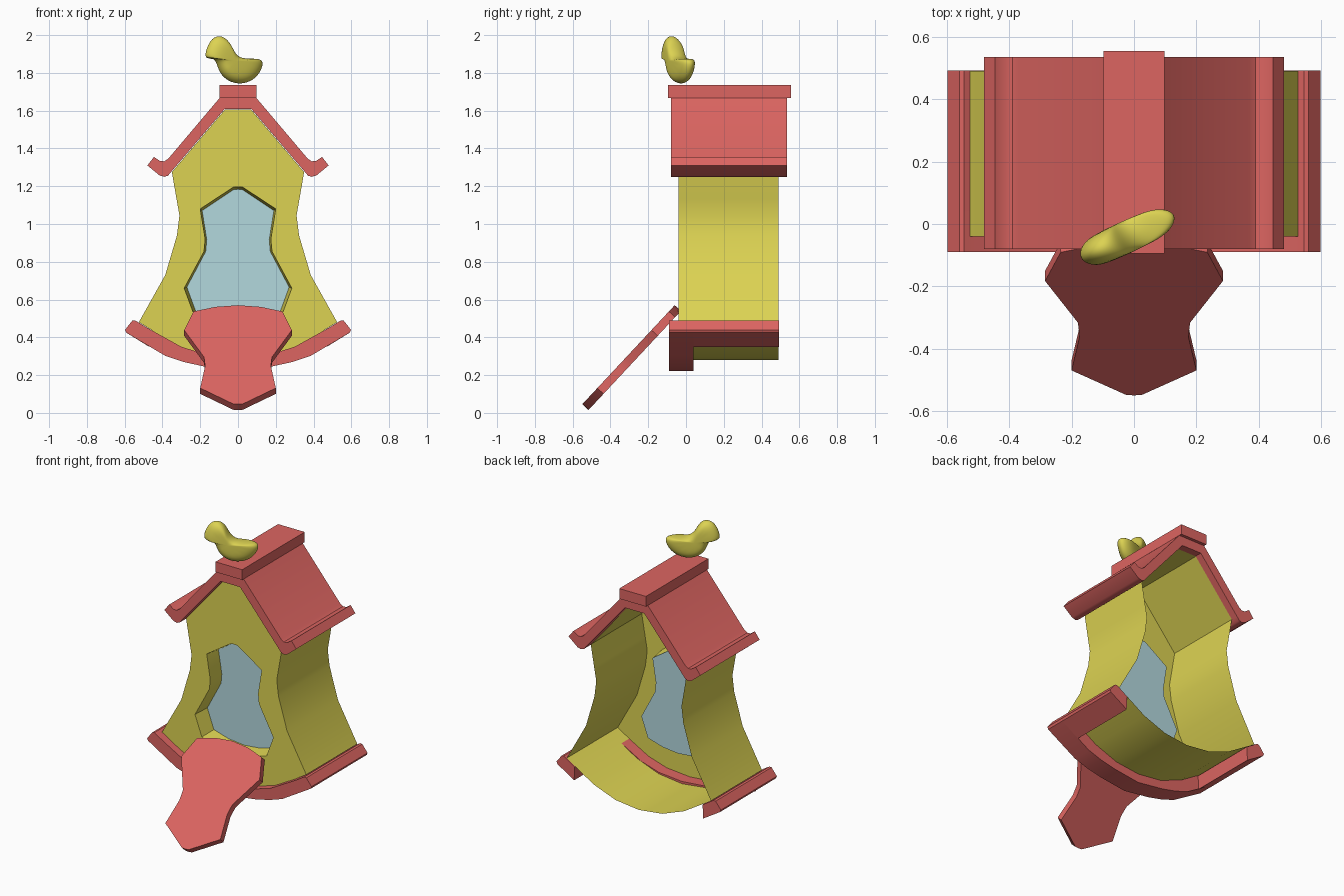
import bpy, bmesh, math
from mathutils import Vector

if "Cube" in bpy.data.objects:
    bpy.data.objects.remove(bpy.data.objects["Cube"])


def material(name, rgb):
    m = bpy.data.materials.new(name)
    m.diffuse_color = (*rgb, 1)
    m.use_nodes = True
    m.node_tree.nodes["Principled BSDF"].inputs["Base Color"].default_value = m.diffuse_color
    return m


RED = material("coral red", (0.72, 0.13, 0.12))
YELLOW = material("mustard yellow", (0.72, 0.65, 0.085))
BLUE = material("pale blue", (0.45, 0.69, 0.73))


def finish(name, bm, mat, angle=35):
    bmesh.ops.recalc_face_normals(bm, faces=bm.faces)
    me = bpy.data.meshes.new(name)
    bm.to_mesh(me)
    bm.free()
    me.materials.append(mat)
    ob = bpy.data.objects.new(name, me)
    bpy.context.collection.objects.link(ob)
    bpy.ops.object.select_all(action='DESELECT')
    ob.select_set(True)
    bpy.context.view_layer.objects.active = ob
    bpy.ops.object.shade_smooth_by_angle(angle=math.radians(angle))
    return ob


def mirrored(half):
    return half + [(-x, z) for x, z in reversed(half) if x > 0]


def ring(bm, pts, y):
    return [bm.verts.new((x, y, z)) for x, z in pts]


def bridge(bm, a, b):
    n = len(a)
    for i in range(n):
        j = (i + 1) % n
        bm.faces.new((a[i], a[j], b[j], b[i]))


def prism(name, pts, y0, y1, mat):
    bm = bmesh.new()
    a, b = ring(bm, pts, y0), ring(bm, pts, y1)
    bridge(bm, a, b)
    bm.faces.new(a)
    bm.faces.new(b)
    return finish(name, bm, mat)


# Door shape shared by the opening and the ramp: (x, distance from hinge)
DOOR = mirrored([(0, 0), (0.12, 0.012), (0.235, 0.045), (0.285, 0.18), (0.18, 0.375),
                 (0.174, 0.44), (0.2, 0.6), (0.025, 0.715), (0, 0.717)])

# House body: open-backed shell with a recessed doorway
body_pts = mirrored([(0, 1.605), (0.07, 1.605), (0.35, 1.275), (0.325, 1.13), (0.31, 1.045),
                     (0.323, 0.94), (0.385, 0.73), (0.525, 0.48), (0.33, 0.36),
                     (0.17, 0.30), (0, 0.28)])
hole = [(x, 0.48 + d) for x, d in DOOR]
inner = [(x * 0.95, 0.83 + (z - 0.83) * 0.965) for x, z in hole]
bm = bmesh.new()
front = ring(bm, body_pts, -0.04)
back = ring(bm, body_pts, 0.49)
rim = ring(bm, hole, -0.04)
edges = [bm.edges.new((l[i - 1], l[i])) for l in (front, rim) for i in range(len(l))]
bmesh.ops.triangle_fill(bm, edges=edges, use_beauty=True, use_dissolve=False)
bridge(bm, front, back)
bridge(bm, rim, ring(bm, inner, 0.07))
finish("house_body", bm, YELLOW)

# Doorway panel closing the recess
prism("doorway_panel", inner, 0.068, 0.077, BLUE)

# Fold-down ramp, sloping from the sill to the ground
ramp = prism("ramp", [(x, -d) for x, d in DOOR], 0, 0.045, RED)
slope = Vector((0, 0.49, 0.525)).normalized()
normal = Vector((0, slope.z, -slope.y))
for v in ramp.data.vertices:
    x, n, s = v.co
    v.co = Vector((x, -0.06, 0.57)) + slope * s + normal * n

# Roof with upturned eaves, and its ridge cap
roof = mirrored([(0.095, 1.67), (0.37, 1.345), (0.39, 1.332), (0.412, 1.333), (0.445, 1.355),
                 (0.48, 1.31), (0.415, 1.257), (0.39, 1.25), (0.37, 1.256), (0.353, 1.277),
                 (0.071, 1.608)])
prism("roof", roof, -0.08, 0.535, RED)
prism("ridge_cap", mirrored([(0.097, 1.735), (0.097, 1.668)]), -0.095, 0.555, RED)

# Curved front beam and the two side rails
beam = mirrored([(0, 0.295), (0.17, 0.31), (0.3, 0.35), (0.48, 0.45), (0.545, 0.49),
                 (0.56, 0.488), (0.598, 0.44), (0.592, 0.425), (0.385, 0.302),
                 (0.29, 0.27), (0.185, 0.247), (0, 0.222)])
prism("front_beam", beam, -0.09, 0.04, RED)
for side, s in (("left", -1), ("right", 1)):
    rail = [(0.465, 0.44), (0.545, 0.49), (0.56, 0.488), (0.598, 0.44), (0.592, 0.425),
            (0.47, 0.35)]
    prism(side + "_rail", [(s * x, z) for x, z in rail], 0.04, 0.492, RED)

# Bird: silhouette rings shrinking towards both sides, then smoothed
bird_pts = [(-0.19, 1.875), (-0.175, 1.94), (-0.145, 1.995), (-0.1, 2.01), (-0.06, 1.985),
            (-0.035, 1.925), (0.0, 1.885), (0.05, 1.875), (0.12, 1.878), (0.15, 1.86),
            (0.135, 1.805), (0.09, 1.752), (0.02, 1.73), (-0.05, 1.745), (-0.1, 1.795),
            (-0.115, 1.86), (-0.145, 1.885)]
bm = bmesh.new()
rings = []
for y, k in ((-0.052, 0.45), (-0.04, 0.8), (0, 1), (0.04, 0.8), (0.052, 0.45)):
    rings.append(ring(bm, [(-0.04 + (x + 0.04) * k, 1.86 + (z - 1.86) * k)
                           for x, z in bird_pts], y))
for a, b in zip(rings, rings[1:]):
    bridge(bm, a, b)
bm.faces.new(rings[0])
bm.faces.new(rings[-1])
bird = finish("bird", bm, YELLOW, 180)
turn = math.radians(27)
for v in bird.data.vertices:
    x, y, z = (v.co.x + 0.02) * 1.0, v.co.y, v.co.z
    v.co = (-0.02 + x * 1.02 * math.cos(turn) / 0.93 - y * math.sin(turn),
            -0.04 + x * math.sin(turn) + y * math.cos(turn), z)
sub = bird.modifiers.new("smooth", 'SUBSURF')
sub.levels = sub.render_levels = 2
